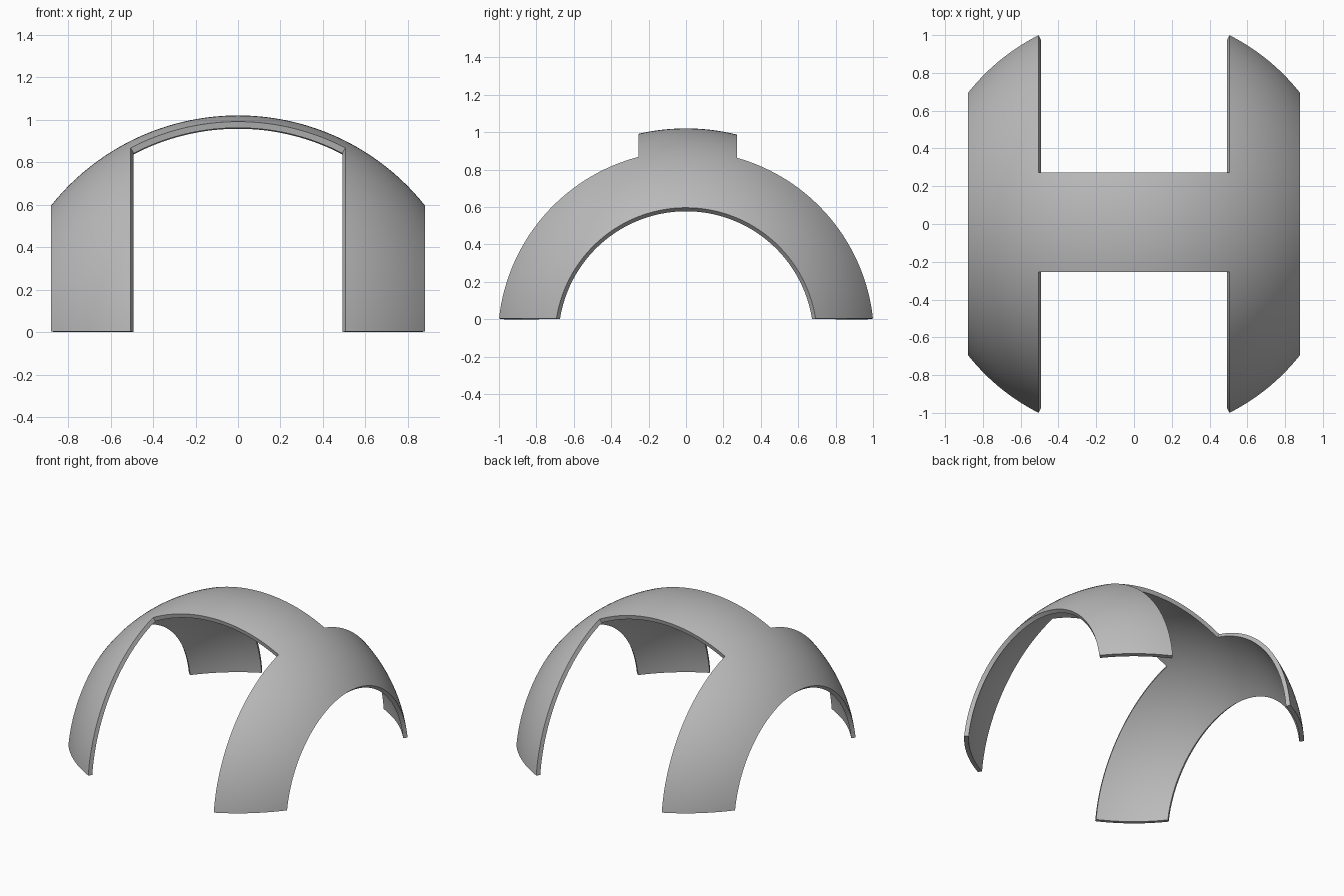
import bpy, bmesh, math

old = bpy.data.objects.get("Cube")
if old:
    bpy.data.objects.remove(old, do_unlink=True)

RADIUS, CENTRE_Z, WALL = 1.1252, -0.105, 0.03
OUTER_X, INNER_X = 0.88, 0.505
STRAP_BACK, STRAP_FRONT = 0.273, -0.255
BASE_Z = 0.003


def span(a, b, n):
    return [a + (b - a) * i / n for i in range(n)]


# Slices across the dome: right band, strap, left band
side, mid = 14, 36
xs = (span(-OUTER_X, -INNER_X, side) + span(-INNER_X, INNER_X, mid)
      + span(INNER_X, OUTER_X, side) + [OUTER_X])
leg, top = 32, 18


def slice_points(x):
    """Arc of the sphere at x, from the back foot over the strap to the front foot."""
    r = math.sqrt(RADIUS ** 2 - x ** 2)
    foot = math.asin((BASE_Z - CENTRE_Z) / r)
    a, b = math.acos(STRAP_BACK / r), math.acos(STRAP_FRONT / r)
    angles = (span(foot, a, leg) + span(a, b, top)
              + span(b, math.pi - foot, leg) + [math.pi - foot])
    return [(x, r * math.cos(t), CENTRE_Z + r * math.sin(t)) for t in angles]


# Dome shell with a rectangular opening at the front and back
bm = bmesh.new()
rows = [[bm.verts.new(p) for p in slice_points(x)] for x in xs]
for i in range(len(rows) - 1):
    in_middle = side <= i < side + mid
    for j in range(len(rows[0]) - 1):
        if in_middle and not leg <= j < leg + top:
            continue
        f = bm.faces.new((rows[i][j], rows[i][j + 1], rows[i + 1][j + 1], rows[i + 1][j]))
        f.normal_update()
        if f.normal.dot(f.calc_center_median()) < 0:
            f.normal_flip()
bmesh.ops.delete(bm, geom=[v for v in bm.verts if not v.link_faces], context='VERTS')
mesh = bpy.data.meshes.new("dome_shell")
bm.to_mesh(mesh)
bm.free()

shell = bpy.data.objects.new("dome_shell", mesh)
bpy.context.collection.objects.link(shell)

# Plain grey material
grey = bpy.data.materials.new("plain_grey")
grey.use_nodes = True
colour = (0.5, 0.5, 0.5, 1)
grey.diffuse_color = colour
grey.node_tree.nodes["Principled BSDF"].inputs["Base Color"].default_value = colour
mesh.materials.append(grey)

# Wall thickness and smooth shading with crisp rims
bpy.ops.object.select_all(action='DESELECT')
shell.select_set(True)
bpy.context.view_layer.objects.active = shell
wall = shell.modifiers.new("wall", 'SOLIDIFY')
wall.thickness, wall.offset = WALL, -1
bpy.ops.object.modifier_apply(modifier=wall.name)
bpy.ops.object.shade_smooth_by_angle(angle=math.radians(30))
